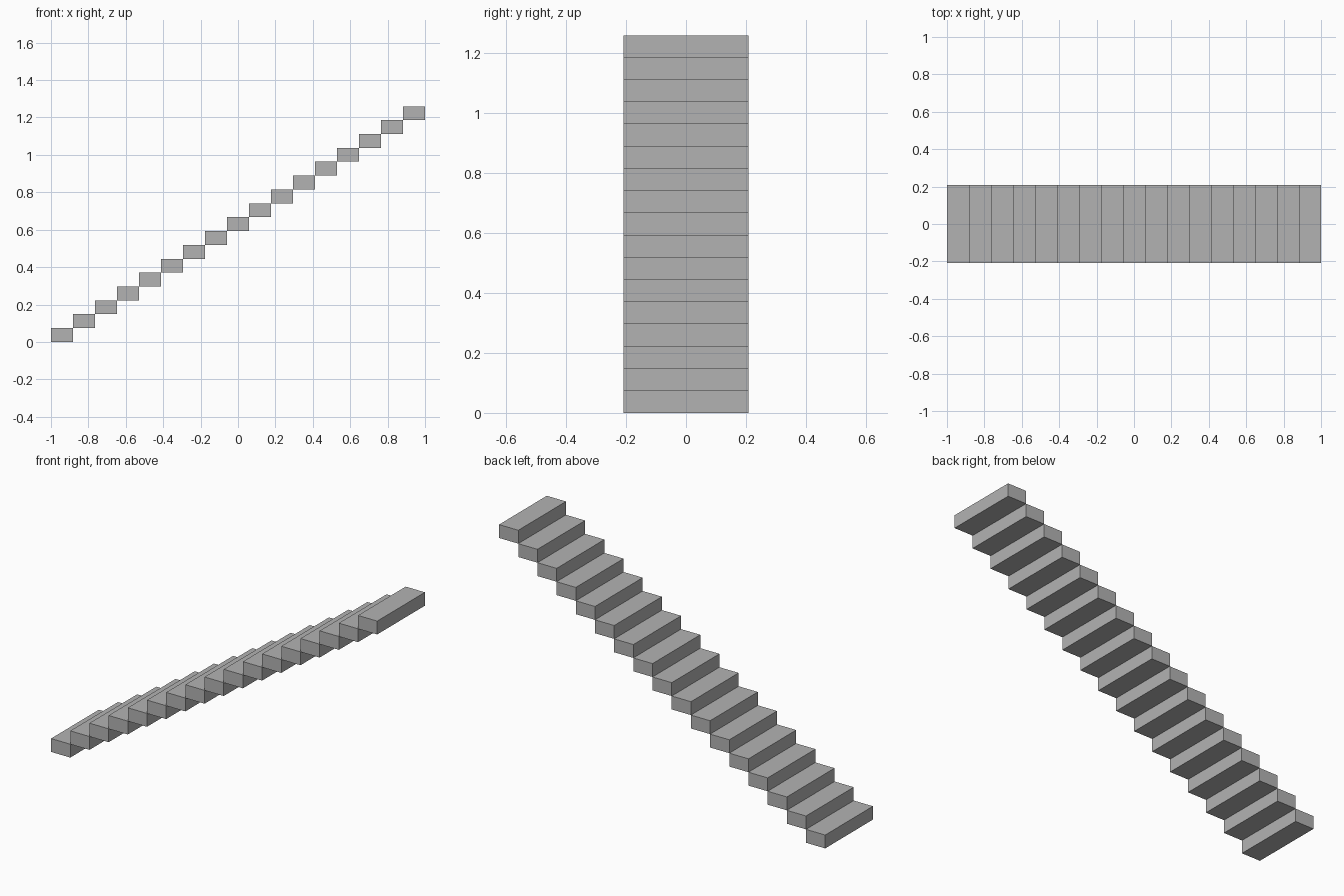
import bpy

if "Cube" in bpy.data.objects:
    bpy.data.objects.remove(bpy.data.objects["Cube"])

STEPS = 17
RUN = 2.0 / STEPS      # depth of one tread along x
RISE = 1.26 / STEPS    # height of one step
WIDTH = 0.418

grey = bpy.data.materials.new("stone grey")
grey.diffuse_color = (0.45, 0.45, 0.45, 1)
grey.use_nodes = True
grey.node_tree.nodes["Principled BSDF"].inputs["Base Color"].default_value = grey.diffuse_color


def add_step(index):
    """One solid block, touching its neighbours only along an edge."""
    bpy.ops.mesh.primitive_cube_add(
        size=1, location=(-1 + (index + 0.5) * RUN, 0, (index + 0.5) * RISE))
    step = bpy.context.object
    step.name = f"step_{index + 1:02d}"
    step.scale = (RUN, WIDTH, RISE)
    bpy.ops.object.transform_apply(location=False, rotation=False, scale=True)
    step.data.materials.append(grey)


# Straight flight of block steps climbing towards +x
for i in range(STEPS):
    add_step(i)
